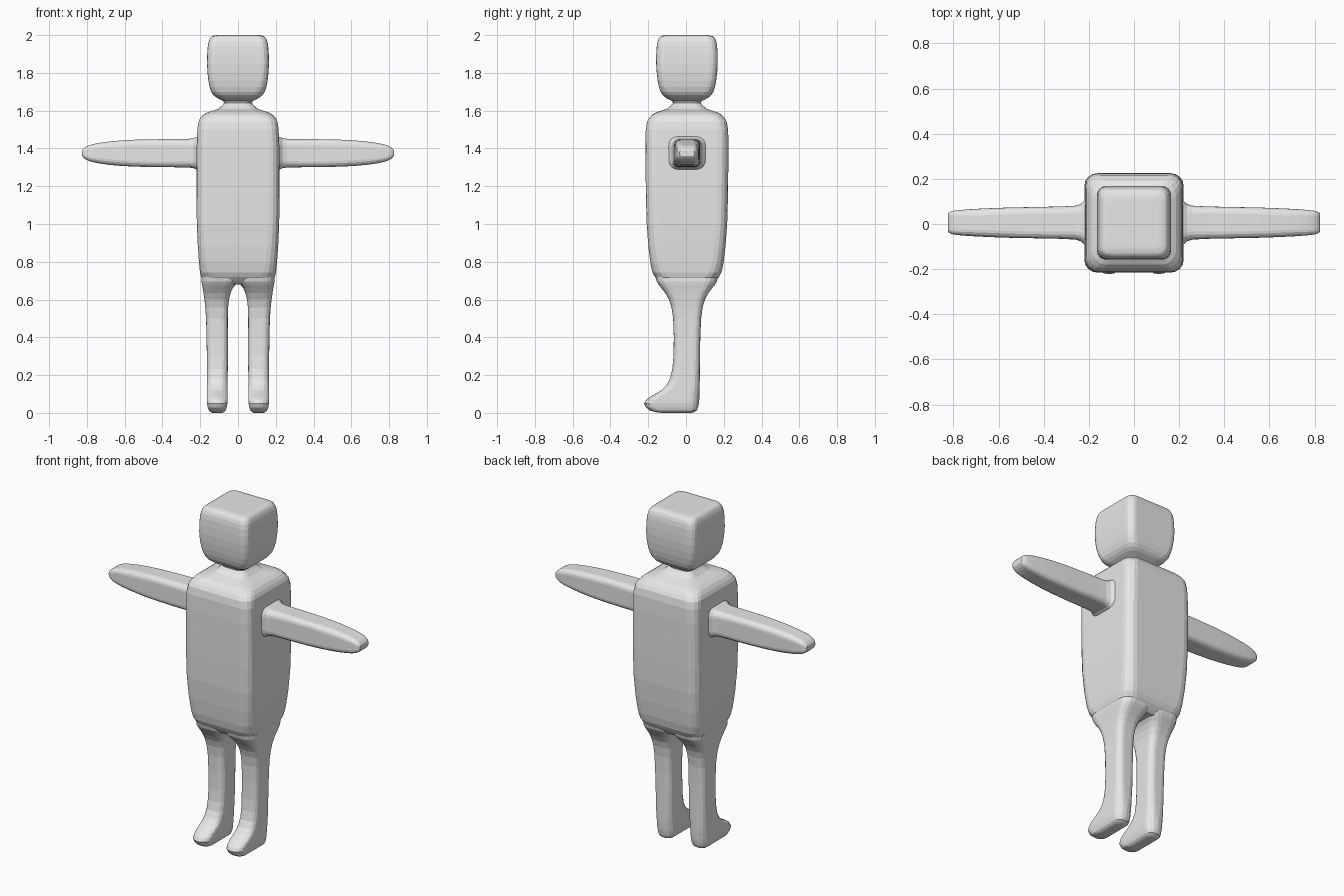
import bpy, bmesh, math
from mathutils import Vector

cube = bpy.data.objects.get("Cube")
if cube:
    bpy.data.objects.remove(cube, do_unlink=True)

grey = bpy.data.materials.new("plain grey")
grey.use_nodes = True
grey.diffuse_color = (0.8, 0.8, 0.8, 1)
grey.node_tree.nodes["Principled BSDF"].inputs["Base Color"].default_value = (0.8, 0.8, 0.8, 1)


def smooth_sections(sections, steps):
    """Insert Catmull-Rom sections between the given ones."""
    rows = [Vector(s) for s in sections]
    out = []
    for i in range(len(rows) - 1):
        p1, p2 = rows[i], rows[i + 1]
        p0, p3 = rows[max(i - 1, 0)], rows[min(i + 2, len(rows) - 1)]
        for k in range(steps):
            t = k / steps
            out.append(0.5 * (2 * p1 + (p2 - p0) * t + (2 * p0 - 5 * p1 + 4 * p2 - p3) * t ** 2
                              + (3 * p1 - p0 - 3 * p2 + p3) * t ** 3))
    return out + [rows[-1]]


def rounded_rectangle(a0, a1, b0, b1, radius, segments=4):
    """Outline points, anticlockwise, with rounded corners."""
    radius = min(radius, (a1 - a0) / 2.05, (b1 - b0) / 2.05)
    corners = [(a1 - radius, b1 - radius), (a0 + radius, b1 - radius),
               (a0 + radius, b0 + radius), (a1 - radius, b0 + radius)]
    points = []
    for quarter, (a, b) in enumerate(corners):
        for k in range(segments + 1):
            angle = (quarter + k / segments) * math.pi / 2
            points.append((a + radius * math.cos(angle), b + radius * math.sin(angle)))
    return points


def loft(name, sections, place, steps=2):
    """Skin rounded rectangles (position, a0, a1, b0, b1, radius)."""
    bm = bmesh.new()
    rings = []
    for position, *shape in smooth_sections(sections, steps):
        rings.append([bm.verts.new(place(position, a, b)) for a, b in rounded_rectangle(*shape)])
    for low, high in zip(rings, rings[1:]):
        for i in range(len(low)):
            j = (i + 1) % len(low)
            bm.faces.new((low[i], low[j], high[j], high[i]))
    bm.faces.new(rings[0][::-1])
    bm.faces.new(rings[-1])
    bmesh.ops.recalc_face_normals(bm, faces=bm.faces)
    mesh = bpy.data.meshes.new(name)
    bm.to_mesh(mesh)
    bm.free()
    mesh.materials.append(grey)
    obj = bpy.data.objects.new(name, mesh)
    bpy.context.collection.objects.link(obj)
    return obj


def centred(rows, middle):
    """Turn (position, half a, half b, radius) into full sections."""
    return [(p, -a, a, middle - b, middle + b, r) for p, a, b, r in rows]


def upright(z, x, y):
    return (x, y, z)


# Torso, with shoulders closing in to the neck
torso = [(0.68, 0.17, 0.13, 0.08), (0.72, 0.195, 0.17, 0.07), (0.79, 0.206, 0.193, 0.06),
         (1.0, 0.218, 0.213, 0.055), (1.3, 0.22, 0.219, 0.055), (1.5, 0.215, 0.218, 0.055),
         (1.56, 0.2, 0.2, 0.06), (1.59, 0.165, 0.165, 0.06), (1.61, 0.105, 0.105, 0.05),
         (1.64, 0.073, 0.073, 0.04)]
loft("torso", centred(torso, 0.005), upright)

# Neck and head
head = [(1.63, 0.073, 0.073, 0.04), (1.65, 0.078, 0.078, 0.04), (1.67, 0.115, 0.115, 0.045),
        (1.7, 0.142, 0.14, 0.045), (1.76, 0.157, 0.155, 0.04), (1.85, 0.164, 0.163, 0.04),
        (1.94, 0.16, 0.16, 0.04), (1.98, 0.15, 0.15, 0.04), (1.995, 0.135, 0.135, 0.035),
        (2.0, 0.11, 0.11, 0.03)]
loft("head", centred(head, 0.005), upright)

# Leg and foot sections: height, inner x, outer x, front y, back y, radius
leg = [(0.0, 0.085, 0.135, -0.13, 0.03, 0.03), (0.012, 0.066, 0.154, -0.19, 0.057, 0.04),
       (0.05, 0.056, 0.164, -0.222, 0.068, 0.05), (0.085, 0.055, 0.165, -0.19, 0.071, 0.05),
       (0.12, 0.055, 0.165, -0.13, 0.072, 0.045), (0.18, 0.055, 0.165, -0.085, 0.073, 0.04),
       (0.3, 0.053, 0.165, -0.066, 0.074, 0.035), (0.5, 0.054, 0.169, -0.068, 0.08, 0.035),
       (0.6, 0.048, 0.178, -0.09, 0.1, 0.04), (0.66, 0.028, 0.187, -0.13, 0.138, 0.05),
       (0.695, 0.0, 0.193, -0.155, 0.163, 0.06), (0.74, 0.0, 0.19, -0.165, 0.172, 0.06)]

# Arm sections along x: reach, half depth, half height, radius
arm = [(0.2, 0.115, 0.095, 0.05), (0.225, 0.092, 0.084, 0.045), (0.26, 0.075, 0.076, 0.035),
       (0.4, 0.07, 0.074, 0.03), (0.55, 0.067, 0.071, 0.03), (0.68, 0.062, 0.062, 0.03),
       (0.77, 0.056, 0.047, 0.025), (0.81, 0.05, 0.031, 0.02), (0.825, 0.04, 0.014, 0.01)]

for side, label in ((1, "left"), (-1, "right")):
    loft(label + "_leg", leg, lambda z, x, y: (side * x, y, z))
    loft(label + "_arm", centred(arm, 1.375), lambda x, y, z: (side * x, y + 0.006, z))
